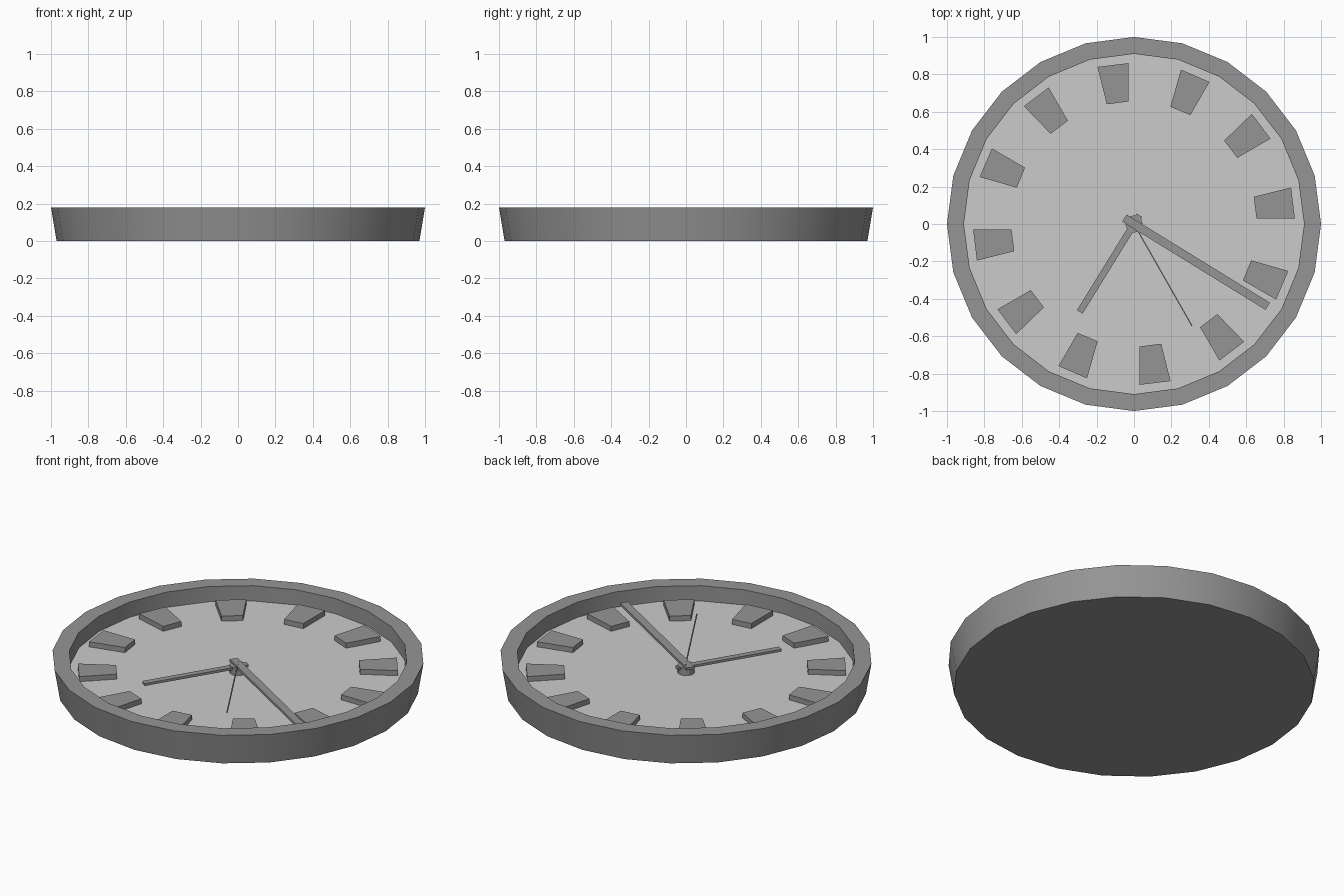
import bpy, bmesh, math
from mathutils import Vector, Matrix

if "Cube" in bpy.data.objects:
    bpy.data.objects.remove(bpy.data.objects["Cube"])

SIDES = 24
FACE_Z = 0.09


def material(name, v):
    m = bpy.data.materials.new(name)
    m.diffuse_color = (v, v, v, 1)
    m.use_nodes = True
    m.node_tree.nodes["Principled BSDF"].inputs["Base Color"].default_value = m.diffuse_color
    return m


dark = material("dark_grey", 0.3)
light = material("light_grey", 0.8)


def finish(name, bm, mat, smooth=False):
    bmesh.ops.recalc_face_normals(bm, faces=bm.faces)
    me = bpy.data.meshes.new(name)
    bm.to_mesh(me)
    bm.free()
    ob = bpy.data.objects.new(name, me)
    bpy.context.collection.objects.link(ob)
    me.materials.append(mat)
    if smooth:
        bpy.ops.object.select_all(action='DESELECT')
        ob.select_set(True)
        bpy.context.view_layer.objects.active = ob
        bpy.ops.object.shade_smooth_by_angle(angle=math.radians(30))
    return ob


def prism(bm, outline, z0, z1):
    """Closed prism of an outline between two heights."""
    low = [bm.verts.new((x, y, z0)) for x, y in outline]
    top = [bm.verts.new((x, y, z1)) for x, y in outline]
    bm.faces.new(low[::-1])
    bm.faces.new(top)
    bridge(bm, low, top)


def bridge(bm, a, b):
    for i in range(len(a)):
        j = (i + 1) % len(a)
        bm.faces.new((a[i], a[j], b[j], b[i]))


def circle(r, n=SIDES):
    return [(r * math.cos(2 * math.pi * i / n), r * math.sin(2 * math.pi * i / n))
            for i in range(n)]


# Case: flared outer wall, flat rim, recessed inner wall, closed back
bm = bmesh.new()
profile = ((0.97, 0), (1, 0.18), (0.91, 0.18), (0.91, FACE_Z))
rings = [[bm.verts.new((x, y, z)) for x, y in circle(r)] for r, z in profile]
for a, b in zip(rings, rings[1:]):
    bridge(bm, a, b)
bm.faces.new(rings[0][::-1])
case_floor = bm.faces.new(rings[-1])  # closes the solid so normals are consistent
bmesh.ops.recalc_face_normals(bm, faces=bm.faces)
bmesh.ops.translate(bm, verts=case_floor.verts, vec=(0, 0, -0.005))
finish("clock_case", bm, dark, True)

# Dial
bm = bmesh.new()
prism(bm, circle(0.909), FACE_Z - 0.004, FACE_Z)
finish("dial", bm, light)

# Twelve hour markers
marker = [(0.655, 0.03), (0.86, 0.03), (0.84, 0.195), (0.64, 0.145)]
for k in range(12):
    rot = Matrix.Rotation(math.radians(30 * k), 2)
    bm = bmesh.new()
    prism(bm, [rot @ Vector(p) for p in marker], FACE_Z, FACE_Z + 0.03)
    finish(f"hour_marker_{k + 1}", bm, dark)

# Centre hub
bm = bmesh.new()
prism(bm, circle(0.046, 12), FACE_Z, 0.135)
finish("hub", bm, dark, True)


# Hands: tip, tail length, width, bottom and top height
def hand(name, tip, tail, width, z0, z1):
    d = Vector(tip).normalized()
    n = Vector((-d.y, d.x)) * width / 2
    a, b = -d * tail, Vector(tip)
    bm = bmesh.new()
    prism(bm, [a - n, b - n, b + n, a + n], z0, z1)
    finish(name, bm, dark)


hand("hour_hand", (-0.29, -0.47), 0.055, 0.036, 0.118, 0.132)
hand("minute_hand", (0.715, -0.44), 0.06, 0.045, 0.13, 0.145)
hand("second_hand", (0.31, -0.545), 0.03, 0.006, 0.14, 0.148)
